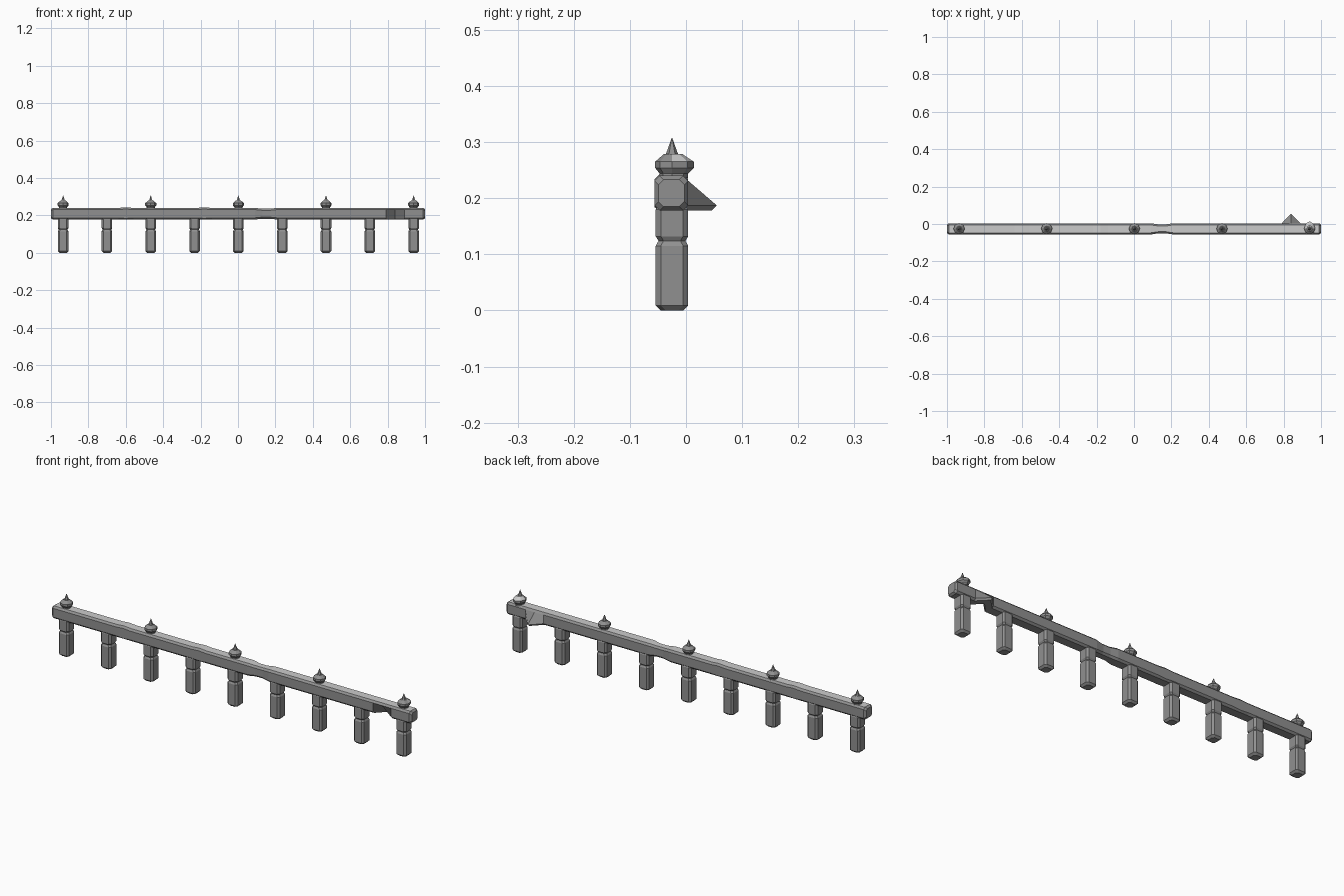
import bpy, bmesh, math

if "Cube" in bpy.data.objects:
    bpy.data.objects.remove(bpy.data.objects["Cube"])

YC = -0.025  # centre line of the railing


def material(name, g):
    m = bpy.data.materials.new(name)
    m.diffuse_color = (g, g, g, 1)
    m.use_nodes = True
    m.node_tree.nodes["Principled BSDF"].inputs["Base Color"].default_value = m.diffuse_color
    return m


DARK = material("dark_iron", .28)
LIGHT = material("pale_top", .72)


def loft(name, rings, is_light=None):
    """Skin a list of equal-length point rings and cap both ends."""
    bm = bmesh.new()
    vs = [[bm.verts.new(p) for p in r] for r in rings]
    n = len(rings[0])
    for a, b in zip(vs, vs[1:]):
        for i in range(n):
            j = (i + 1) % n
            bm.faces.new((a[i], a[j], b[j], b[i]))
    bm.faces.new(vs[0])
    bm.faces.new(vs[-1])
    bmesh.ops.recalc_face_normals(bm, faces=bm.faces)
    bm.normal_update()
    for f in bm.faces:
        f.material_index = int(bool(is_light and is_light(f.calc_center_median(), f.normal)))
    me = bpy.data.meshes.new(name)
    bm.to_mesh(me)
    bm.free()
    me.materials.append(DARK)
    if is_light:
        me.materials.append(LIGHT)
    ob = bpy.data.objects.new(name, me)
    bpy.context.collection.objects.link(ob)
    return ob


def chamfered(hw, hh, c):
    """Rectangle with cut corners, as (u, v) points."""
    return [(hw - c, -hh), (hw, -hh + c), (hw, hh - c), (hw - c, hh),
            (-hw + c, hh), (-hw, hh - c), (-hw, -hh + c), (-hw + c, -hh)]


# Top rail: stations are x, half depth, half height, push of lower edge in y
stations = [(-1.0, .023, .024, 0), (-.99, .030, .031, 0),
            (-.64, .030, .031, 0), (-.60, .030, .034, 0), (-.56, .030, .031, 0),
            (-.22, .030, .031, 0), (-.18, .030, .034, 0), (-.14, .030, .031, 0),
            (.09, .030, .031, 0), (.13, .024, .027, 0), (.17, .024, .027, 0),
            (.21, .030, .031, 0),
            (.79, .030, .031, 0), (.84, .030, .031, .051), (.89, .030, .031, 0),
            (.99, .030, .031, 0), (1.0, .023, .024, 0)]
rings = []
for x, hd, hh, push in stations:
    rings.append([(x, YC - .001 + u + (push if v < 0 else 0),
                   .209 + (v if v > 0 else max(v, -.031)))
                  for u, v in chamfered(hd, hh, .009)])
# flat top is pale
loft("top_rail", rings, lambda c, n: n.z > .95)

# Posts: chamfered square with a pinched neck
post_profile = [(0, .020), (.009, .029), (.115, .029), (.124, .024),
                (.132, .029), (.180, .029), (.188, .024)]
for i in range(9):
    x = -.935 + i * .23425
    loft(f"post_{i + 1}", [[(x + u * .97, YC + v, z) for u, v in chamfered(h, h, .009)]
                           for z, h in post_profile])


# Finials on every second post: faceted bowl and pointed spike
def turned(name, x, profile, sides, lean=0.0, is_light=None):
    angles = [2 * math.pi * (k + .5 * (sides == 6)) / sides for k in range(sides)]
    loft(name, [[(x + r * math.cos(t),
                  YC + r * math.sin(t) * (1 + lean * (math.sin(t) > .1)), z)
                 for t in angles] for z, r in profile], is_light)


for i in range(5):
    x = -.935 + i * .4685
    last = i == 4  # the end bowl bulges backwards and is paler there
    turned(f"finial_bowl_{i + 1}", x,
           [(.236, .022), (.244, .022), (.254, .030), (.265, .030), (.279, .014)],
           8, .3 if last else 0,
           (lambda c, n: n.z > .3 and c.y > YC) if last else None)
    turned(f"finial_spike_{i + 1}", x, [(.270, .014), (.307, .0006)], 6)
